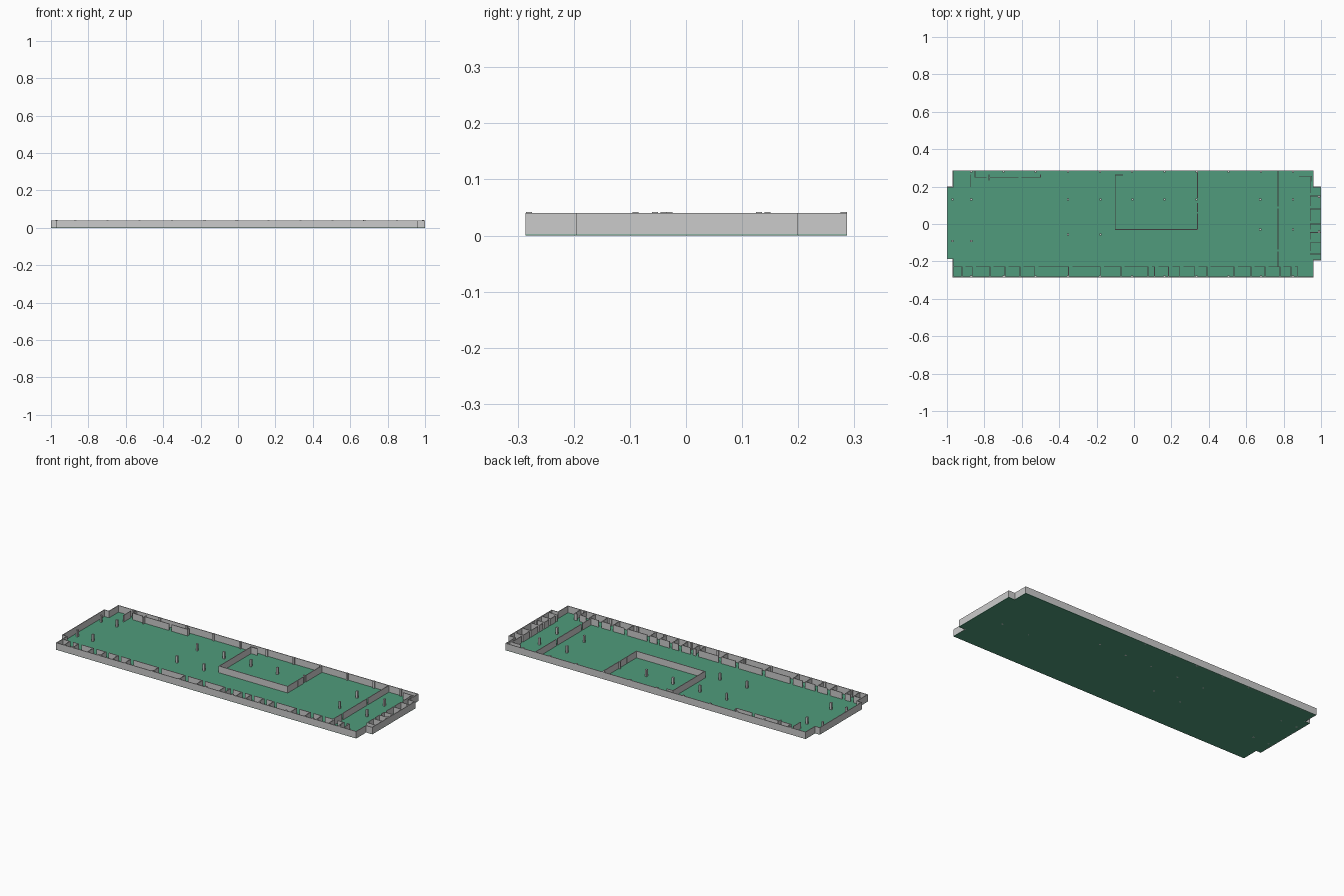
import bpy, bmesh

if "Cube" in bpy.data.objects:
    bpy.data.objects.remove(bpy.data.objects["Cube"])

WALL_H, COL_H, FLOOR_T = 0.0405, 0.042, 0.002
T = 0.004       # wall thickness
COL = 0.011     # column width


def add_box(bm, x0, x1, y0, y1, z0, z1):
    v = [bm.verts.new((x, y, z)) for z in (z0, z1)
         for x, y in ((x0, y0), (x1, y0), (x1, y1), (x0, y1))]
    for f in ((3, 2, 1, 0), (4, 5, 6, 7), (0, 1, 5, 4), (1, 2, 6, 5), (2, 3, 7, 6), (3, 0, 4, 7)):
        bm.faces.new([v[i] for i in f])


def finish(name, bm):
    bmesh.ops.recalc_face_normals(bm, faces=bm.faces)
    me = bpy.data.meshes.new(name)
    bm.to_mesh(me)
    bm.free()
    ob = bpy.data.objects.new(name, me)
    bpy.context.collection.objects.link(ob)
    return ob


def walls(name, segments):
    # axis-aligned wall runs, given as centre lines (x0, y0, x1, y1)
    bm = bmesh.new()
    for x0, y0, x1, y1 in segments:
        h = T / 2
        add_box(bm, min(x0, x1) - h, max(x0, x1) + h, min(y0, y1) - h, max(y0, y1) + h,
                FLOOR_T, WALL_H)
    return finish(name, bm)


def runs(breaks, gap):
    # wall pieces between dividers, leaving a doorway just after each one
    return [(a + gap, b) for a, b in zip(breaks, breaks[1:]) if b - a > gap + 0.01]


# Building footprint with notched corners
outline = [(-0.97, -0.286), (0.96, -0.286), (0.96, -0.195), (1, -0.195), (1, 0.2), (0.96, 0.2),
           (0.96, 0.287), (-0.97, 0.287), (-0.97, 0.2), (-1, 0.2), (-1, -0.188), (-0.97, -0.188)]

# Floor slab
bm = bmesh.new()
face = bm.faces.new([bm.verts.new((x, y, 0)) for x, y in outline])
up = bmesh.ops.extrude_face_region(bm, geom=[face])
bmesh.ops.translate(bm, vec=(0, 0, FLOOR_T),
                    verts=[g for g in up["geom"] if isinstance(g, bmesh.types.BMVert)])
floor = finish("floor_slab", bm)
green = bpy.data.materials.new("floor_green")
green.diffuse_color = (0.08, 0.33, 0.2, 1)
green.use_nodes = True
green.node_tree.nodes["Principled BSDF"].inputs["Base Color"].default_value = green.diffuse_color
floor.data.materials.append(green)

# Outer wall: ring between the outline and its inset, full height
bm = bmesh.new()
n = len(outline)
inner = []
for i in range(n):
    (px, py), (x, y), (qx, qy) = outline[i - 1], outline[i], outline[(i + 1) % n]
    sgn = lambda a: (a > 0) - (a < 0)
    d1, d2 = (sgn(x - px), sgn(y - py)), (sgn(qx - x), sgn(qy - y))
    inner.append((x - T * (d1[1] + d2[1]), y + T * (d1[0] + d2[0])))
rings = [[bm.verts.new((x, y, z)) for x, y in pts]
         for pts, z in ((outline, 0), (outline, WALL_H), (inner, WALL_H), (inner, 0))]
for a, b in zip(rings, rings[1:] + rings[:1]):
    for i in range(n):
        j = (i + 1) % n
        bm.faces.new((a[i], a[j], b[j], b[i]))
finish("outer_wall", bm)

# Large central room and eastern cross wall
walls("central_room_walls", [(-0.1, -0.03, -0.1, 0.262), (-0.1, 0.262, -0.06, 0.262),
                             (-0.1, -0.03, 0.34, -0.03), (0.34, -0.03, 0.34, 0.055),
                             (0.34, 0.065, 0.34, 0.11), (0.34, 0.14, 0.34, 0.285)])
walls("east_cross_wall", [(0.77, -0.225, 0.77, -0.15), (0.77, -0.135, 0.77, 0.08),
                          (0.77, 0.095, 0.77, 0.285)])

# Row of small rooms along the front
divs = [-0.92, -0.865, -0.77, -0.69, -0.61, -0.53, -0.35, -0.18, -0.07, 0.075, 0.11, 0.185,
        0.245, 0.325, 0.39, 0.535, 0.625, 0.70, 0.78, 0.84, 0.875]
segs = [(x, -0.284, x, -0.23) for x in divs]
segs += [(a, -0.228, b, -0.228) for a, b in runs([-0.985] + divs, 0.022)]
walls("front_room_walls", segs)

# Small rooms along the back left
walls("back_room_walls", [(-0.875, 0.2, -0.875, 0.262), (-0.85, 0.25, -0.85, 0.285),
                          (-0.85, 0.25, -0.79, 0.25), (-0.775, 0.235, -0.775, 0.262),
                          (-0.77, 0.25, -0.62, 0.25), (-0.6, 0.25, -0.5, 0.25),
                          (-0.5, 0.25, -0.5, 0.262)])

# Row of small rooms along the right end
divs = [-0.16, -0.1, -0.045, 0.0, 0.08, 0.15]
segs = [(0.942, y, 0.998, y) for y in divs]
segs += [(0.942, a, 0.942, b) for a, b in runs(divs + [0.25], 0.018)]
segs += [(0.885, 0.255, 0.95, 0.255), (0.95, 0.23, 0.95, 0.255)]
walls("right_room_walls", segs)

# Columns on a regular grid, inside and along the long walls
spots = [(x, y) for x in (-0.97, -0.87) for y in (0.13, -0.09)]
spots += [(x, y) for x in (-0.353, -0.18) for y in (0.13, -0.055)]
spots += [(x, 0.13) for x in (-0.008, 0.163, 0.335)]
spots += [(x, y) for x in (0.675, 0.85) for y in (0.13, -0.03)]
spots += [(0.99, 0.145), (0.99, -0.04)]
spots += [(-0.87 + 0.172 * k, y) for k in range(11) for y in (-0.28, 0.281)]
bm = bmesh.new()
for x, y in spots:
    add_box(bm, x - COL / 2, x + COL / 2, y - COL / 2, y + COL / 2, 0, COL_H)
finish("columns", bm)
